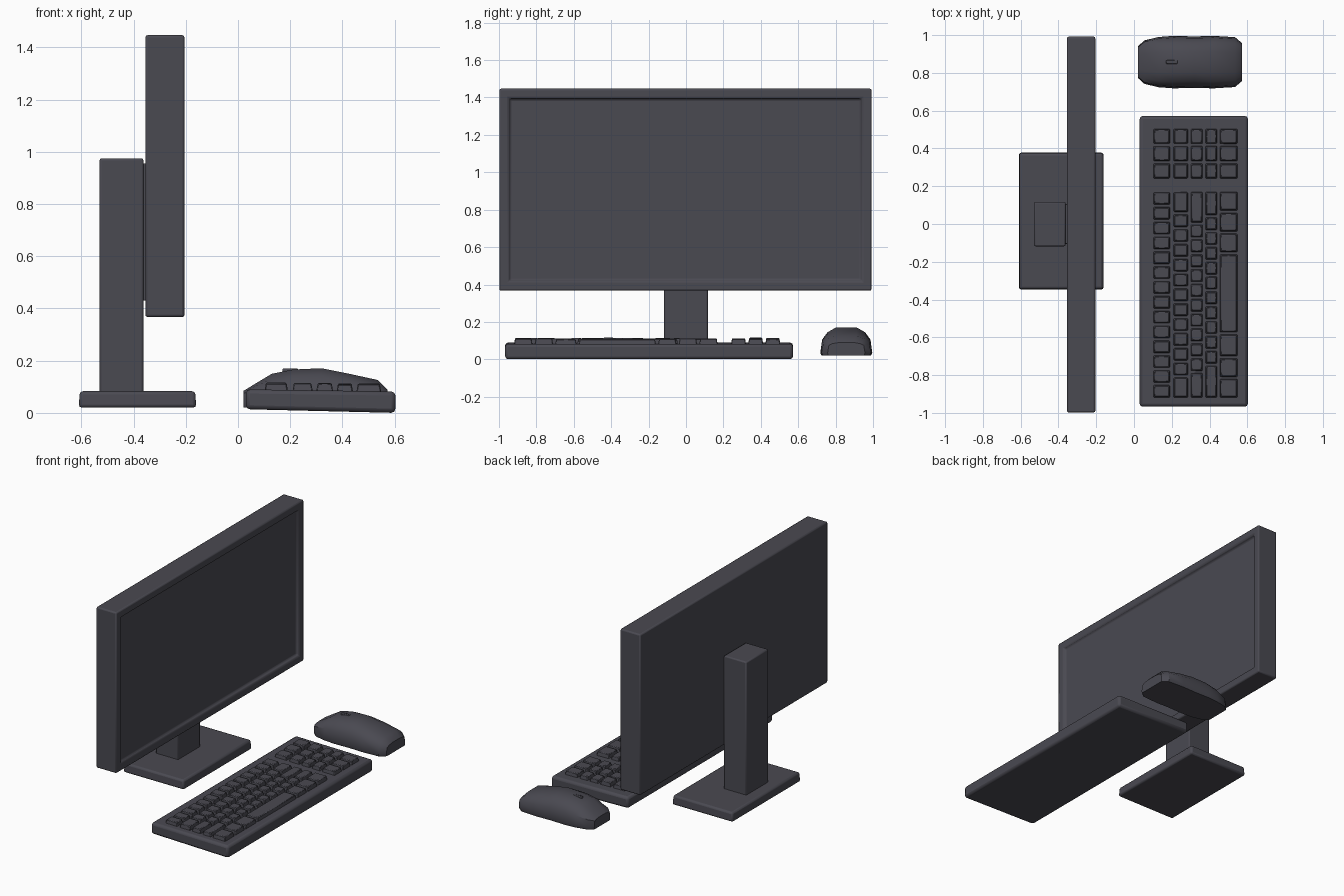
import bpy, bmesh, math, random
from mathutils import Vector

random.seed(4)
cube = bpy.data.objects.get("Cube")
if cube:
    bpy.data.objects.remove(cube, do_unlink=True)

mat = bpy.data.materials.new("charcoal plastic")
mat.use_nodes = True
colour = (0.068, 0.067, 0.083, 1)
mat.diffuse_color = colour
mat.node_tree.nodes["Principled BSDF"].inputs["Base Color"].default_value = colour


def finish(name, bm, bevel=0.0, segments=2):
    bmesh.ops.recalc_face_normals(bm, faces=bm.faces)
    mesh = bpy.data.meshes.new(name)
    bm.to_mesh(mesh)
    bm.free()
    mesh.materials.append(mat)
    obj = bpy.data.objects.new(name, mesh)
    bpy.context.collection.objects.link(obj)
    if bevel:
        mod = obj.modifiers.new("soft edges", 'BEVEL')
        mod.width, mod.segments = bevel, segments
        mod.limit_method, mod.angle_limit = 'ANGLE', math.radians(40)
    bpy.ops.object.select_all(action='DESELECT')
    obj.select_set(True)
    bpy.context.view_layer.objects.active = obj
    bpy.ops.object.shade_smooth_by_angle(angle=math.radians(35))
    return obj


def add_box(bm, x, y, z, taper=0.0):
    """Box spanning three ranges; the top is narrowed by taper."""
    verts = bmesh.ops.create_cube(bm, size=1)["verts"]
    centre = Vector(sum(r) / 2 for r in (x, y, z))
    for v in verts:
        top = v.co.z > 0
        v.co = Vector(c + s * (r[1] - r[0])
                      for c, s, r in zip(centre, v.co, (x, y, z)))
        if top:
            v.co.x -= math.copysign(taper, v.co.x - centre.x)
            v.co.y -= math.copysign(taper, v.co.y - centre.y)
    return verts


def box(name, x, y, z, bevel, taper=0.0):
    bm = bmesh.new()
    add_box(bm, x, y, z, taper)
    return finish(name, bm, bevel)


# Monitor: a slab whose +x face is inset and pushed in to make the screen
bm = bmesh.new()
add_box(bm, (-0.355, -0.205), (-0.998, 0.992), (0.367, 1.447))
bm.normal_update()
screen = max(bm.faces, key=lambda f: f.normal.x)
bmesh.ops.inset_region(bm, faces=[screen], thickness=0.072)
bmesh.ops.inset_region(bm, faces=[screen], thickness=0.008, depth=-0.018)
finish("monitor", bm, 0.009)

# Stand: base, column and mounting plate
box("stand_base", (-0.61, -0.16), (-0.348, 0.378), (0.02, 0.083), 0.012, 0.004)
box("stand_column", (-0.53, -0.362), (-0.118, 0.117), (0.06, 0.975), 0.008)
box("mounting_plate", (-0.368, -0.345), (-0.105, 0.105), (0.43, 0.955), 0.004)

# Keyboard case, its underside dropping slightly towards the user
bm = bmesh.new()
for v in add_box(bm, (0.03, 0.603), (-0.967, 0.572), (0.014, 0.09)):
    if v.co.x > 0.3:
        v.co.z -= 0.008 if v.co.z > 0.05 else 0.014
finish("keyboard_case", bm, 0.016)

# Keys: each row is a list of key widths, running from -y to +y
rows_x = [(0.1, 0.193), (0.207, 0.288), (0.298, 0.366), (0.376, 0.442), (0.452, 0.55)]
main_rows = [
    [1] * 14,
    [1.5] + [1] * 11 + [1.5],
    [1.8] + [1] * 10 + [2.2],
    [2.3] + [1] * 10 + [1.7],
    [1.4, 1.4, 1.6, 5.4, 1.4, 1.4, 1.4],
]
bm = bmesh.new()


def key_row(x, start, end, widths):
    unit = (end - start) / sum(widths)
    y = start
    for w in widths:
        height = 0.113 - 0.01 * (x[0] - 0.1) + random.uniform(-0.002, 0.003)
        add_box(bm, x, (y + 0.004, y + w * unit - 0.004), (0.07, height), 0.007)
        y += w * unit


for x, widths in zip(rows_x, main_rows):
    key_row(x, -0.925, 0.175, widths)
    key_row(x, 0.235, 0.51, [1, 1, 1])
finish("keys", bm, 0.004, 1)

# Mouse: cross-sections lofted along x (x, half width, shoulder z, top z)
sections = [
    (0.022, 0.085, 0.075, 0.085), (0.055, 0.115, 0.085, 0.105),
    (0.13, 0.133, 0.1, 0.15), (0.21, 0.139, 0.105, 0.166),
    (0.32, 0.136, 0.105, 0.171), (0.42, 0.139, 0.1, 0.151),
    (0.535, 0.132, 0.085, 0.126), (0.572, 0.1, 0.075, 0.09),
]
bm = bmesh.new()
rings = []
for x, w, shoulder, top in sections:
    half = [(0.95, 0.02), (1, 0.035), (0.93, shoulder), (0.74, shoulder * 0.4 + top * 0.6), (0.4, top)]
    outline = [(w * k, z) for k, z in half] + [(-w * k, z) for k, z in reversed(half)]
    rings.append([bm.verts.new((x, 0.857 + y, z)) for y, z in outline])
for a, b in zip(rings, rings[1:]):
    for i in range(len(a)):
        j = (i + 1) % len(a)
        bm.faces.new((a[i], a[j], b[j], b[i]))
bm.faces.new(rings[0])
bm.faces.new(rings[-1])
finish("mouse", bm)

# Mouse wheel and the seam between the two buttons
box("mouse_wheel", (0.17, 0.23), (0.847, 0.867), (0.14, 0.17), 0.004)
